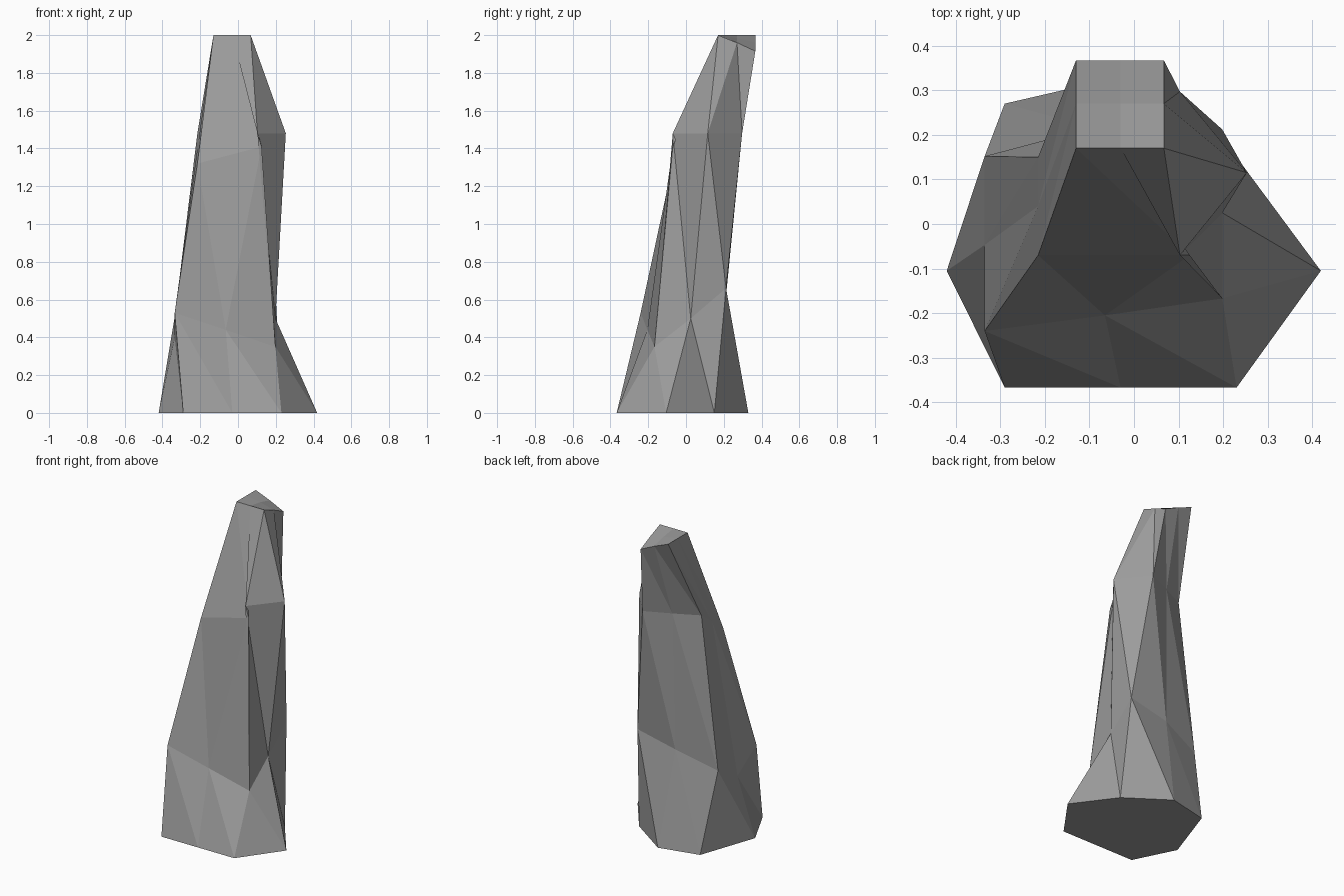
import bpy, bmesh

# Cross-sections from ground to tip, eight corners each, running
# front-left, front, front-right, right, back-right, back, back-left, left
RINGS = [
    [(-.29, -.367, 0), (-.03, -.367, 0), (.23, -.367, 0), (.419, -.105, 0),
     (.23, .15, 0), (-.03, .33, 0), (-.29, .27, 0), (-.42, -.105, 0)],
    [(-.335, -.24, .53), (-.065, -.205, .44), (.198, -.167, .35), (.198, .025, .5),
     (.198, .212, .66), (-.07, .21, .6), (-.335, .152, .51), (-.335, -.047, .4)],
    [(-.215, -.07, 1.32), (.125, -.07, 1.41), (.103, -.07, 1.48), (.253, .115, 1.48),
     (.103, .297, 1.48), (-.06, .225, 1.48), (-.215, .15, 1.48), (-.215, .04, 1.40)],
    [(-.13, .17, 2), (-.03, .17, 2), (.067, .17, 2), (.067, .27, 1.96),
     (.067, .367, 1.915), (-.03, .367, 1.96), (-.13, .367, 2), (-.13, .27, 2)],
]

bm = bmesh.new()
rings = [[bm.verts.new(p) for p in ring] for ring in RINGS]

# Faceted side walls, each panel folded along the same diagonal
for low, high in zip(rings, rings[1:]):
    for i in range(8):
        j = (i + 1) % 8
        bm.faces.new((low[i], low[j], high[i]))
        bm.faces.new((low[j], high[j], high[i]))

# Flat underside
bm.faces.new(rings[0][::-1])

# Tip: four facets around a centre point
tip = rings[-1]
centre = bm.verts.new((-.03, .27, 1.985))
for c in (0, 2, 4, 6):
    bm.faces.new((tip[c - 1], tip[c], tip[c + 1], centre))

mesh = bpy.data.meshes.new("rock_pillar")
bm.to_mesh(mesh)
bm.free()
rock = bpy.data.objects.new("rock_pillar", mesh)
bpy.context.collection.objects.link(rock)

# Dark grey stone
stone = bpy.data.materials.new("stone")
stone.diffuse_color = (.33, .33, .33, 1)
mesh.materials.append(stone)
